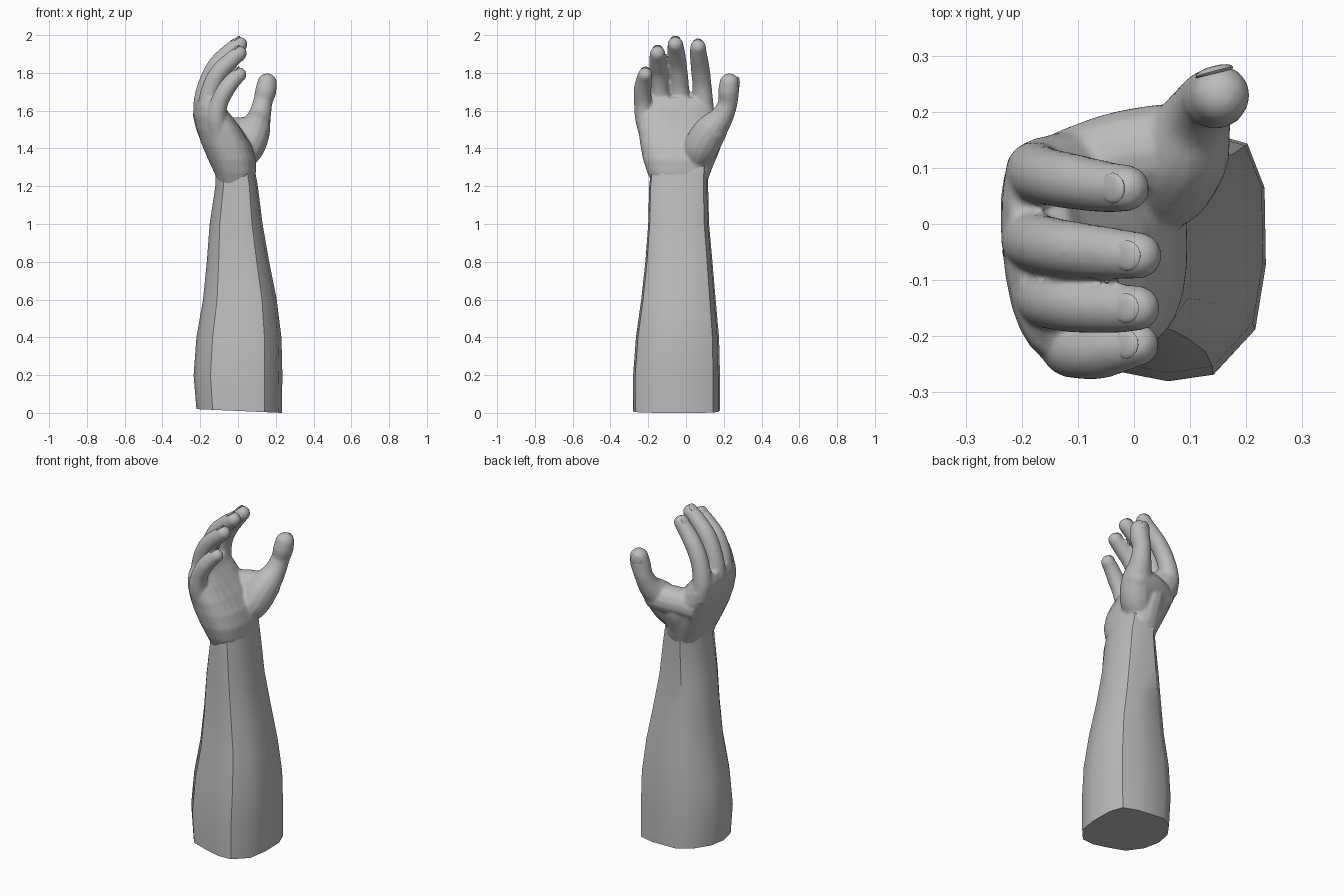
import bpy, bmesh, math
from mathutils import Vector

if "Cube" in bpy.data.objects:
    bpy.data.objects.remove(bpy.data.objects["Cube"], do_unlink=True)

skin = bpy.data.materials.new("grey skin")
skin.use_nodes = True
GREY = (0.5, 0.5, 0.5, 1)
skin.diffuse_color = GREY
skin.node_tree.nodes["Principled BSDF"].inputs["Base Color"].default_value = GREY


def loft(bm, rings):
    """Skin a list of point rings and cap both ends."""
    rows = [[bm.verts.new(p) for p in ring] for ring in rings]
    n = len(rows[0])
    for a, b in zip(rows, rows[1:]):
        for i in range(n):
            j = (i + 1) % n
            bm.faces.new((a[i], a[j], b[j], b[i]))
    bm.faces.new(rows[0][::-1])
    bm.faces.new(rows[-1])


def section(outline, z, x0, x1, y0, y1, skew=0.0, lean=0.0):
    """Fit a unit outline to the given bounds; skew slants x along y, lean tilts z."""
    return [((x0 + x1) / 2 + u * (x1 - x0) / 2 + skew * v,
             (y0 + y1) / 2 + v * (y1 - y0) / 2, z - lean * (u - 1)) for u, v in outline]


def rounded_box(sides, power):
    ring = []
    for i in range(sides):
        a = math.tau * (i + 0.5) / sides
        c, s = math.cos(a), math.sin(a)
        ring.append((math.copysign(abs(c) ** (2 / power), c),
                     math.copysign(abs(s) ** (2 / power), s)))
    return ring


def spline(points, steps=6):
    """Catmull-Rom samples through (x, y, z, radius) points."""
    p = [Vector(q) for q in points]
    p = [2 * p[0] - p[1]] + p + [2 * p[-1] - p[-2]]
    out = []
    for a, b, c, d in zip(p, p[1:], p[2:], p[3:]):
        for k in range(steps):
            t = k / steps
            out.append(0.5 * (2 * b + (c - a) * t + (2 * a - 5 * b + 4 * c - d) * t * t
                              + (3 * b - a - 3 * c + d) * t ** 3))
    return out + [p[-2]]


def digit(bm, points, sides=14):
    """Tapered round-ended tube; the last point is the centre of the tip."""
    path = spline(points)
    pos = [q.to_3d() for q in path]
    rings = []

    def ring(centre, direction, radius):
        u = direction.cross(Vector((0, 1, 0.01))).normalized()
        v = direction.cross(u).normalized()
        rings.append([centre + radius * (u * math.cos(math.tau * i / sides)
                                         + v * math.sin(math.tau * i / sides))
                      for i in range(sides)])

    for i, q in enumerate(path):
        d = (pos[min(i + 1, len(pos) - 1)] - pos[max(i - 1, 0)]).normalized()
        ring(pos[i], d, q.w)
    for k in range(1, 6):
        a = k * math.pi / 11
        ring(pos[-1] + d * path[-1].w * math.sin(a), d, path[-1].w * math.cos(a))
    loft(bm, rings)


def finish(bm, name):
    bmesh.ops.recalc_face_normals(bm, faces=bm.faces)
    mesh = bpy.data.meshes.new(name)
    bm.to_mesh(mesh)
    bm.free()
    mesh.materials.append(skin)
    obj = bpy.data.objects.new(name, mesh)
    bpy.context.collection.objects.link(obj)
    bpy.ops.object.select_all(action='DESELECT')
    obj.select_set(True)
    bpy.context.view_layer.objects.active = obj
    return obj


# Forearm: faceted loft with a flat back, a hard inner corner and a slanted cut end
ARM = ((1, -.1), (.99, .5), (.86, .84), (.45, .96), (-.3, 1), (-.64, .8), (-.92, .42),
       (-1, 0), (-.9, -.42), (-.62, -.78), (-.1, -.93), (.25, -1), (.6, -.95), (.92, -.6))
bm = bmesh.new()
loft(bm, [section(ARM, z, x0, x1, y0, y1, 0, lean) for z, x0, x1, y0, y1, lean in (
    (0, -.22, .232, -.28, .18, .01),
    (.2, -.235, .235, -.28, .18, 0),
    (.4, -.22, .23, -.265, .175, 0),
    (.6, -.185, .205, -.237, .157, 0),
    (.8, -.165, .165, -.215, .14, 0),
    (1.0, -.15, .13, -.2, .122, 0),
    (1.2, -.12, .105, -.195, .117, 0),
    (1.34, -.12, .08, -.18, .12, 0))])
finish(bm, "forearm")
bpy.ops.object.shade_smooth_by_angle(angle=math.radians(35))

# Palm: cupped slab leaning back towards the knuckles
PALM = rounded_box(24, 2.5)
bm = bmesh.new()
loft(bm, [section(PALM, z, x0, x1, y0, y1, skew) for z, x0, x1, y0, y1, skew in (
    (1.2, -.1, .08, -.17, .1, 0),
    (1.27, -.125, .095, -.205, .13, 0),
    (1.34, -.158, .095, -.228, .15, 0),
    (1.42, -.192, .07, -.243, .165, 0),
    (1.5, -.22, .02, -.253, .165, -.01),
    (1.57, -.235, -.035, -.253, .155, -.02),
    (1.63, -.23, -.085, -.235, .14, -.02),
    (1.67, -.215, -.11, -.19, .12, -.02))])

# Fingers: index, middle, ring, little
digit(bm, [(-.16, .1, 1.52, .053), (-.175, .092, 1.62, .055), (-.155, .085, 1.73, .051),
           (-.11, .076, 1.82, .05), (-.05, .066, 1.895, .046), (-.014, .064, 1.936, .042)])
digit(bm, [(-.175, -.02, 1.52, .053), (-.183, -.028, 1.62, .055), (-.163, -.036, 1.73, .052),
           (-.113, -.045, 1.835, .051), (-.045, -.052, 1.908, .047), (.008, -.056, 1.95, .042)])
digit(bm, [(-.155, -.12, 1.52, .05), (-.163, -.128, 1.6, .053), (-.148, -.138, 1.7, .05),
           (-.105, -.145, 1.795, .049), (-.04, -.15, 1.863, .045), (.006, -.15, 1.903, .041)])
digit(bm, [(-.1, -.195, 1.46, .05), (-.115, -.217, 1.56, .053), (-.1, -.228, 1.64, .048),
           (-.065, -.23, 1.71, .047), (-.025, -.222, 1.762, .043), (.006, -.215, 1.79, .039)])

# Thumb, its fleshy mound, the web to the palm and the muscle down to the wrist
digit(bm, [(.0, .045, 1.33, .075), (.048, .08, 1.41, .093), (.085, .13, 1.495, .087),
           (.112, .188, 1.565, .063), (.13, .221, 1.64, .052), (.146, .225, 1.7, .056),
           (.154, .23, 1.745, .053)])
digit(bm, [(-.13, .08, 1.46, .082), (-.04, .115, 1.48, .082), (.03, .13, 1.485, .082),
           (.09, .14, 1.49, .078)])
digit(bm, [(-.02, .03, 1.21, .075), (-.02, .06, 1.33, .088), (-.02, .095, 1.42, .09),
           (-.02, .11, 1.47, .085)])

# Fuse the hand into one continuous skin
hand = finish(bm, "hand")
remesh = hand.modifiers.new("fuse", 'REMESH')
remesh.mode = 'VOXEL'
remesh.voxel_size = 0.008
remesh.use_smooth_shade = True
smooth = hand.modifiers.new("soften", 'SMOOTH')
smooth.factor = 0.5
smooth.iterations = 6


# Nails: shallow domes set into the back of each fingertip
def nail(name, tip, along, out, radius):
    along = Vector(along).normalized()
    side = along.cross(Vector(out)).normalized()
    out = side.cross(along).normalized()
    bm = bmesh.new()
    bmesh.ops.create_uvsphere(bm, u_segments=14, v_segments=8, radius=1)
    centre = Vector(tip) + out * radius * .8
    for v in bm.verts:
        x, y, z = v.co
        v.co = centre + radius * (along * x * .75 + side * y * .66 + out * z * .2)
    finish(bm, name)
    bpy.ops.object.shade_smooth_by_angle(angle=math.radians(40))


nail("index_nail", (-.014, .064, 1.936), (.042, -.004, .045), (-1, 0, 1), .042)
nail("middle_nail", (.008, -.056, 1.95), (.059, -.004, .047), (-1, 0, 1), .042)
nail("ring_nail", (.006, -.15, 1.903), (.052, 0, .043), (-1, 0, 1), .041)
nail("little_nail", (.006, -.215, 1.79), (.037, .007, .032), (-1, 0, 1), .039)
nail("thumb_nail", (.154, .23, 1.745), (.01, .005, .045), (-.25, 1, 0), .053)
